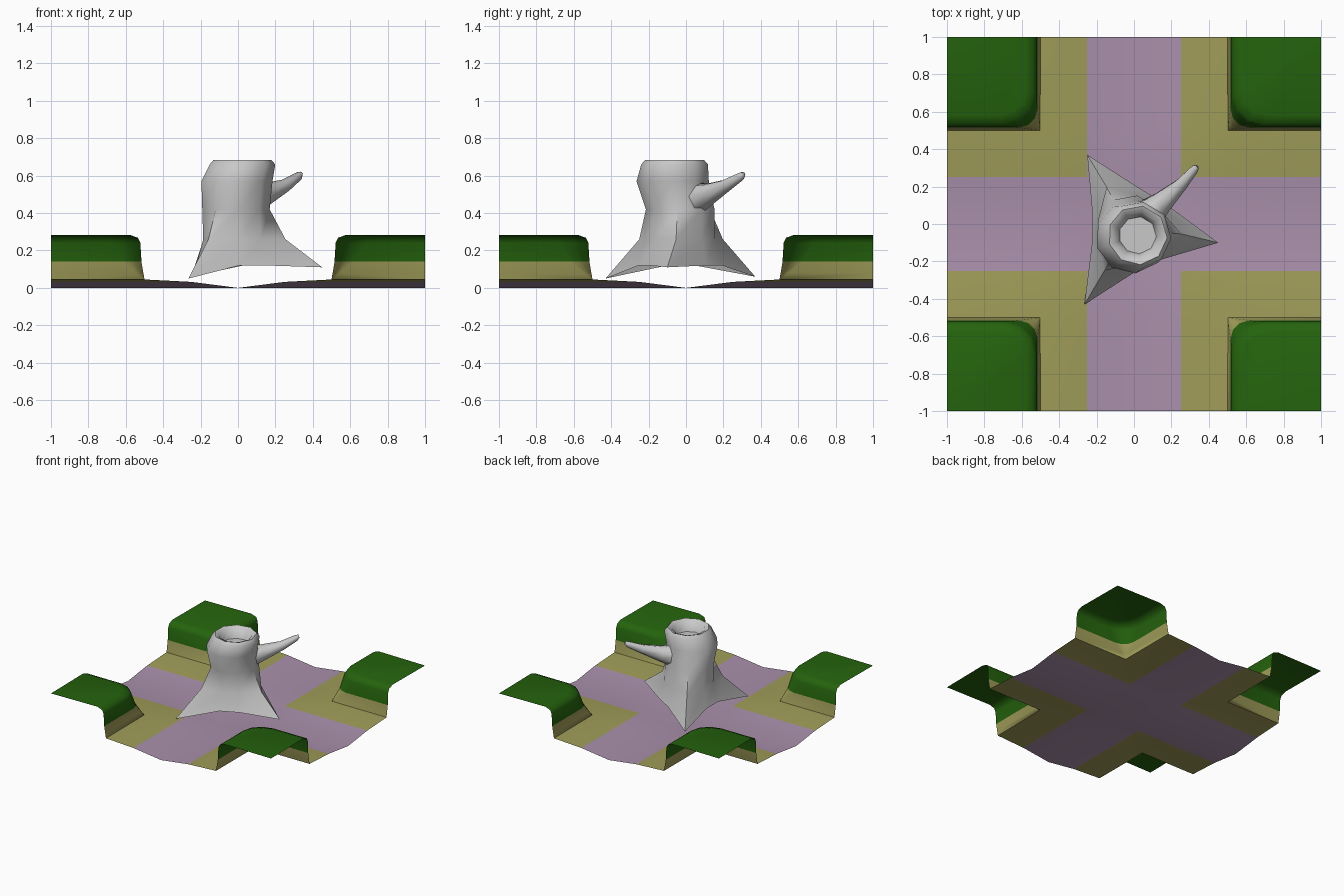
import bpy, bmesh, math
from mathutils import Vector

if "Cube" in bpy.data.objects:
    bpy.data.objects.remove(bpy.data.objects["Cube"])


def material(name, rgb):
    m = bpy.data.materials.new(name)
    m.diffuse_color = (*rgb, 1)
    m.use_nodes = True
    m.node_tree.nodes["Principled BSDF"].inputs["Base Color"].default_value = m.diffuse_color
    return m


path_mat = material("mauve path", (0.40, 0.28, 0.41))
soil_mat = material("olive soil", (0.35, 0.335, 0.10))
grass_mat = material("green grass", (0.018, 0.125, 0.004))
wood_mat = material("grey wood", (0.58, 0.58, 0.58))


def finish(bm, name, mats, angle):
    me = bpy.data.meshes.new(name)
    bm.to_mesh(me)
    bm.free()
    for m in mats:
        me.materials.append(m)
    ob = bpy.data.objects.new(name, me)
    bpy.context.collection.objects.link(ob)
    bpy.ops.object.select_all(action='DESELECT')
    ob.select_set(True)
    bpy.context.view_layer.objects.active = ob
    bpy.ops.object.shade_smooth_by_angle(angle=math.radians(angle))
    return ob


def bridge(bm, a, b, mat=0, closed=True):
    n = len(a)
    for i in range(n if closed else n - 1):
        j = (i + 1) % n
        f = bm.faces.new((a[i], a[j], b[j], b[i]))
        f.material_index = mat


# --- ground: one quarter, mirrored to four ---
bm = bmesh.new()
height = {0: 0.0, 0.25: 0.032, 0.5: 0.045}
coords = [0, 0.25, 0.5, 1]
grid = {}
for x in coords:
    for y in coords:
        if min(x, y) < 1:
            grid[x, y] = bm.verts.new((x, y, height[min(x, y)]))
for i in range(3):
    for j in range(3):
        if i == 2 and j == 2:
            continue
        x0, x1, y0, y1 = coords[i], coords[i + 1], coords[j], coords[j + 1]
        f = bm.faces.new((grid[x0, y0], grid[x1, y0], grid[x1, y1], grid[x0, y1]))
        f.material_index = 0 if min(i, j) == 0 else 1


# --- raised grassy corner: L-shaped rings with a rounded inner corner ---
def corner_ring(z, e, c):
    pts = [(1, e)]
    for k in range(4):
        a = math.radians(30 * k)
        pts.append((e + c - c * math.sin(a), e + c - c * math.cos(a)))
    pts.append((e, 1))
    return [bm.verts.new((x, y, z)) for x, y in pts]


levels = [(0.045, 0.5, 0.004), (0.08, 0.506, 0.04), (0.14, 0.516, 0.1),
          (0.24, 0.522, 0.16), (0.268, 0.535, 0.16), (0.284, 0.58, 0.14)]
rings = [corner_ring(*lv) for lv in levels]
for k in range(5):
    bridge(bm, rings[k], rings[k + 1], 1 if k < 2 else 2, closed=False)
tip = bm.verts.new((1, 1, 0.28))
top = bm.faces.new(rings[-1] + [tip])
top.material_index = 2
bmesh.ops.remove_doubles(bm, verts=bm.verts[:], dist=0.009)
bmesh.ops.recalc_face_normals(bm, faces=bm.faces[:])
if sum(f.normal.z * f.calc_area() for f in bm.faces) < 0:
    bmesh.ops.reverse_faces(bm, faces=bm.faces[:])
ground = finish(bm, "crossroads_ground", [path_mat, soil_mat, grass_mat], 50)
mod = ground.modifiers.new("mirror", 'MIRROR')
mod.use_axis = (True, True, False)

# --- hollow stump: nine-sided rings, three root toes at the bottom ---
bm = bmesh.new()
toes = [(0.45, -0.10, 0.11), (-0.25, 0.37, 0.06), (-0.265, -0.43, 0.05)]
angles = [-5, 38, 80, 121, 160, 198, 236, 275, 315]


def stump_ring(cx, cy, z, r, toe_r=None):
    vs = []
    for i, a in enumerate(angles):
        rad = toe_r if toe_r and i % 3 == 0 else r
        a = math.radians(a)
        vs.append(bm.verts.new((cx + rad * math.cos(a), cy + rad * math.sin(a), z)))
    return vs


loops = [stump_ring(-0.01, -0.03, 0.12, 0.225),
         stump_ring(-0.01, -0.03, 0.26, 0.185, 0.265),
         stump_ring(-0.015, -0.03, 0.42, 0.185),
         stump_ring(-0.01, -0.07, 0.57, 0.195),
         stump_ring(0.02, -0.06, 0.66, 0.18),
         stump_ring(0.02, -0.06, 0.685, 0.158),
         stump_ring(0.02, -0.06, 0.672, 0.125),
         stump_ring(0.02, -0.06, 0.60, 0.10)]
for k, p in enumerate(toes):
    loops[0][3 * k].co = p
for a, b in zip(loops, loops[1:]):
    bridge(bm, a, b)
bm.faces.new(loops[-1])
finish(bm, "stump", [wood_mat], 60)

# --- broken side branch: tapering tube ---
bm = bmesh.new()
stations = [((0.06, 0.04, 0.48), 0.095), ((0.145, 0.115, 0.50), 0.062),
            ((0.25, 0.21, 0.545), 0.036), ((0.325, 0.295, 0.597), 0.023),
            ((0.338, 0.308, 0.61), 0.012)]
axis = (Vector(stations[-1][0]) - Vector(stations[0][0])).normalized()
side = axis.cross(Vector((0, 0, 1))).normalized()
up = side.cross(axis)
tubes = []
for p, r in stations:
    tubes.append([bm.verts.new(Vector(p) + r * (math.cos(t) * side + math.sin(t) * up))
                  for t in (i * math.tau / 7 for i in range(7))])
for a, b in zip(tubes, tubes[1:]):
    bridge(bm, a, b)
bm.faces.new(tubes[-1])
bmesh.ops.recalc_face_normals(bm, faces=bm.faces[:])
finish(bm, "branch", [wood_mat], 60)
